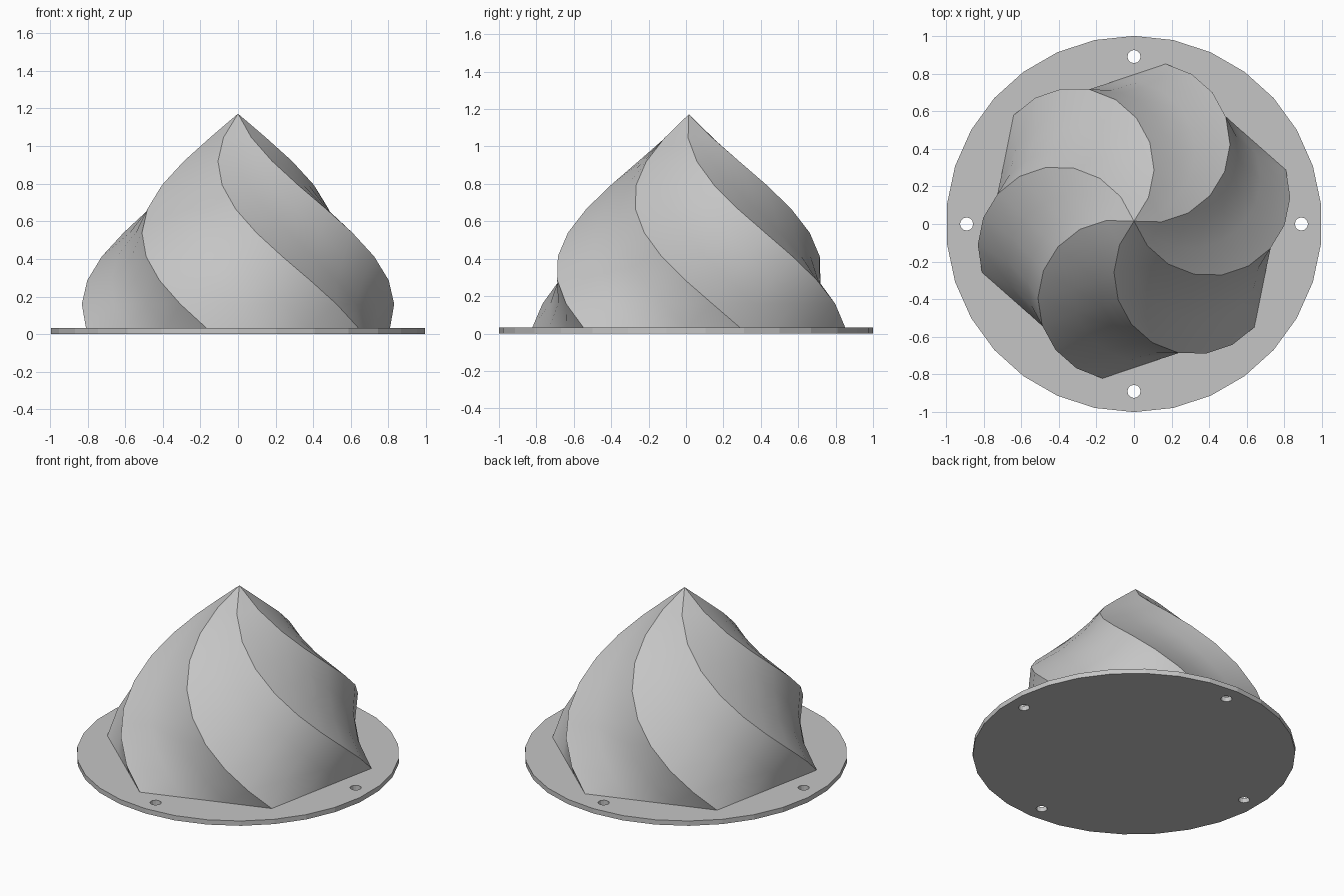
import bpy, bmesh
from math import cos, sin, pi, radians
from mathutils import Vector

PLATE_H = 0.033      # plate thickness
TOP = 1.172          # apex height
RADIUS = 0.853       # corner radius at the foot
CENTRE = Vector((0, 0.015, 0))
SIDES, STEPS, CUTS = 6, 9, 3

cube = bpy.data.objects.get("Cube")
if cube:
    bpy.data.objects.remove(cube, do_unlink=True)

grey = bpy.data.materials.new("light_grey")
grey.use_nodes = True
colour = (0.56, 0.56, 0.56, 1)
grey.diffuse_color = colour
grey.node_tree.nodes["Principled BSDF"].inputs["Base Color"].default_value = colour


def add_object(name, data):
    obj = bpy.data.objects.new(name, data)
    data.materials.append(grey)
    bpy.context.collection.objects.link(obj)
    return obj


def add_loop(curve, x, y, radius, count):
    """Closed flat polygon; loops inside another become holes."""
    spline = curve.splines.new('POLY')
    spline.points.add(count - 1)
    for i, p in enumerate(spline.points):
        a = pi / 2 + 2 * pi * i / count
        p.co = (x + radius * cos(a), y + radius * sin(a), 0, 1)
    spline.use_cyclic_u = True
    spline.use_smooth = False


# Round mounting plate with four screw holes
outline = bpy.data.curves.new("base_plate", 'CURVE')
outline.dimensions = '2D'
outline.fill_mode = 'BOTH'
outline.extrude = PLATE_H / 2
add_loop(outline, 0, 0, 1, 30)
for i in range(4):
    a = i * pi / 2
    add_loop(outline, 0.89 * cos(a), 0.89 * sin(a), 0.035, 12)
plate = add_object("base_plate", outline)
plate.location.z = PLATE_H / 2

# Twisted six-sided dome: hexagons shrink by a cosine and turn a quarter
bm = bmesh.new()
rings = []
for s in range(STEPS):
    t = s / STEPS
    r = RADIUS * cos(t * pi / 2)
    z = PLATE_H + t * (TOP - PLATE_H)
    corners = []
    for k in range(SIDES):
        a = radians(-41.4 - 90 * t) + 2 * pi * k / SIDES
        corners.append(CENTRE + Vector((r * cos(a), r * sin(a), z)))
    ring = []
    for k in range(SIDES):
        nxt = corners[(k + 1) % SIDES]
        for c in range(CUTS):
            ring.append(bm.verts.new(corners[k].lerp(nxt, c / CUTS)))
    rings.append(ring)
apex = bm.verts.new(CENTRE + Vector((0, 0, TOP)))

count = SIDES * CUTS
for low, high in zip(rings, rings[1:]):
    for i in range(count):
        j = (i + 1) % count
        bm.faces.new((low[i], low[j], high[j]))
        bm.faces.new((low[i], high[j], high[i]))
for i in range(count):
    bm.faces.new((rings[-1][i], rings[-1][(i + 1) % count], apex))
bm.faces.new(rings[0][::-1])

for f in bm.faces:
    f.smooth = len(f.verts) == 3
# Crisp spiral ridges and foot
for i in range(0, count, CUTS):
    spine = [ring[i] for ring in rings] + [apex]
    for a, b in zip(spine, spine[1:]):
        bm.edges.get((a, b)).smooth = False
for i in range(count):
    bm.edges.get((rings[0][i], rings[0][(i + 1) % count])).smooth = False

mesh = bpy.data.meshes.new("twisted_dome")
bm.to_mesh(mesh)
bm.free()
add_object("twisted_dome", mesh)
